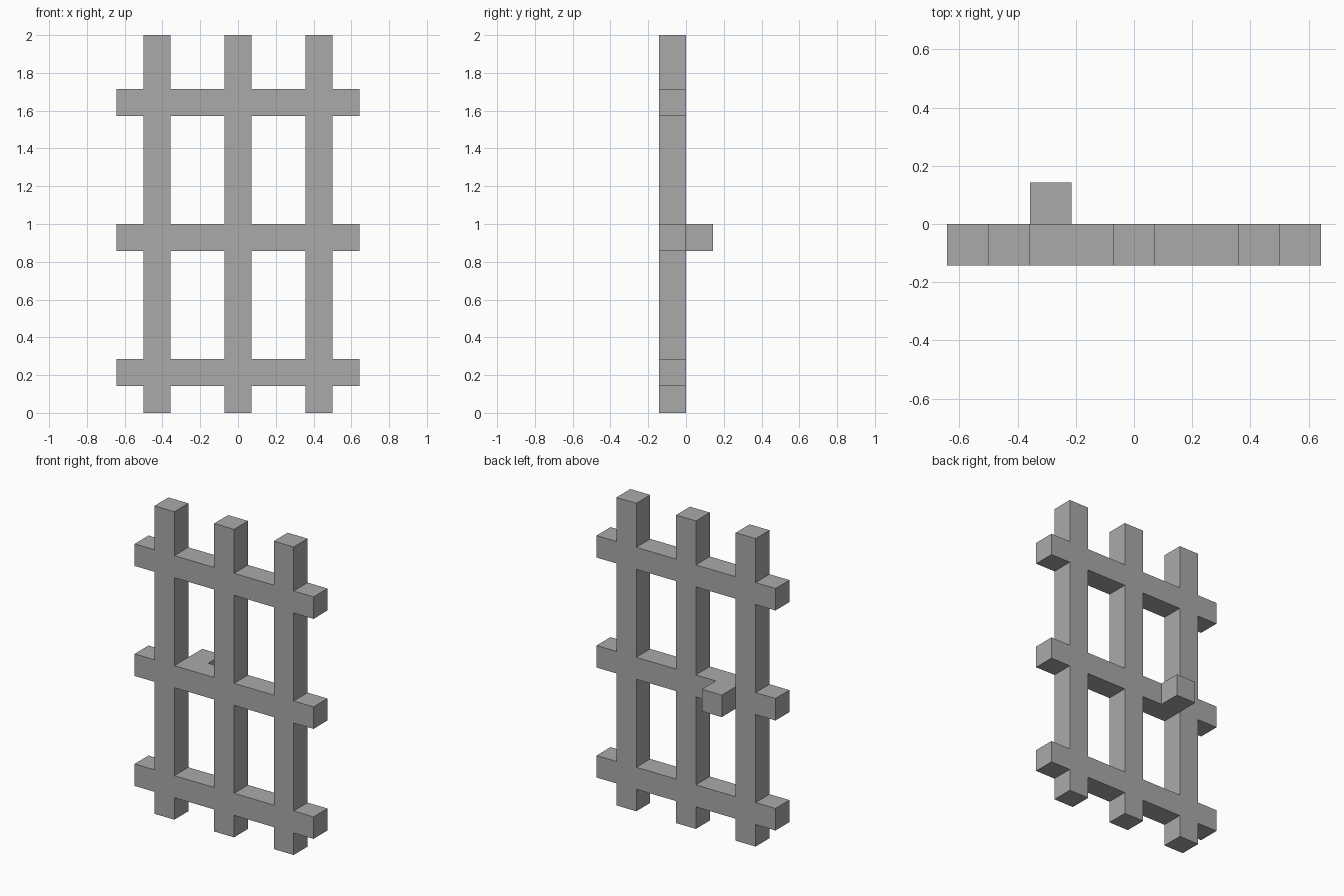
import bpy
import bmesh
from mathutils import Vector

cube = bpy.data.objects.get("Cube")
if cube:
    bpy.data.objects.remove(cube, do_unlink=True)

U = 2 / 14  # bar thickness: the lattice is fourteen bars tall

grey = bpy.data.materials.new("plain_grey")
grey.use_nodes = True
colour = (0.4, 0.4, 0.4, 1)
grey.diffuse_color = colour
grey.node_tree.nodes["Principled BSDF"].inputs["Base Color"].default_value = colour

posts = (-3.5, -0.5, 2.5)  # left edge of each upright
rails = (1, 6, 11)         # lower edge of each crossbar
PEG_X, PEG_Z = -2.5, 6     # corner of the peg on the back

bm = bmesh.new()


def extrude(faces, offset):
    out = bmesh.ops.extrude_face_region(bm, geom=faces)["geom"]
    verts = [g for g in out if isinstance(g, bmesh.types.BMVert)]
    bmesh.ops.translate(bm, verts=verts, vec=offset)
    return [g for g in out if isinstance(g, bmesh.types.BMFace)]


# Flat lattice: keep the grid cells covered by an upright or a crossbar
xs = sorted({-4.5, 4.5, PEG_X + 1} | {p + d for p in posts for d in (0, 1)})
zs = sorted({0, 14} | {r + d for r in rails for d in (0, 1)})
for x0, x1 in zip(xs, xs[1:]):
    for z0, z1 in zip(zs, zs[1:]):
        if x0 in posts or z0 in rails:
            corners = ((x0, z0), (x1, z0), (x1, z1), (x0, z1))
            bm.faces.new([bm.verts.new((x * U, 0, z * U)) for x, z in corners])
bmesh.ops.remove_doubles(bm, verts=bm.verts[:], dist=U / 100)

# Thicken the lattice, from its front to its back face
for v in bm.verts:
    v.co.y = -U
back = extrude(bm.faces[:], Vector((0, U, 0)))

# Peg drawn out of the back of the middle crossbar
centre = Vector((PEG_X + 0.5, 0, PEG_Z + 0.5)) * U
peg = min(back, key=lambda f: (f.calc_center_median() - centre).length)
extrude([peg], Vector((0, U, 0)))

# Tidy flat areas and point the faces outward
bmesh.ops.recalc_face_normals(bm, faces=bm.faces[:])

mesh = bpy.data.meshes.new("lattice_fence")
bm.to_mesh(mesh)
bm.free()
mesh.materials.append(grey)
fence = bpy.data.objects.new("lattice_fence", mesh)
bpy.context.collection.objects.link(fence)
